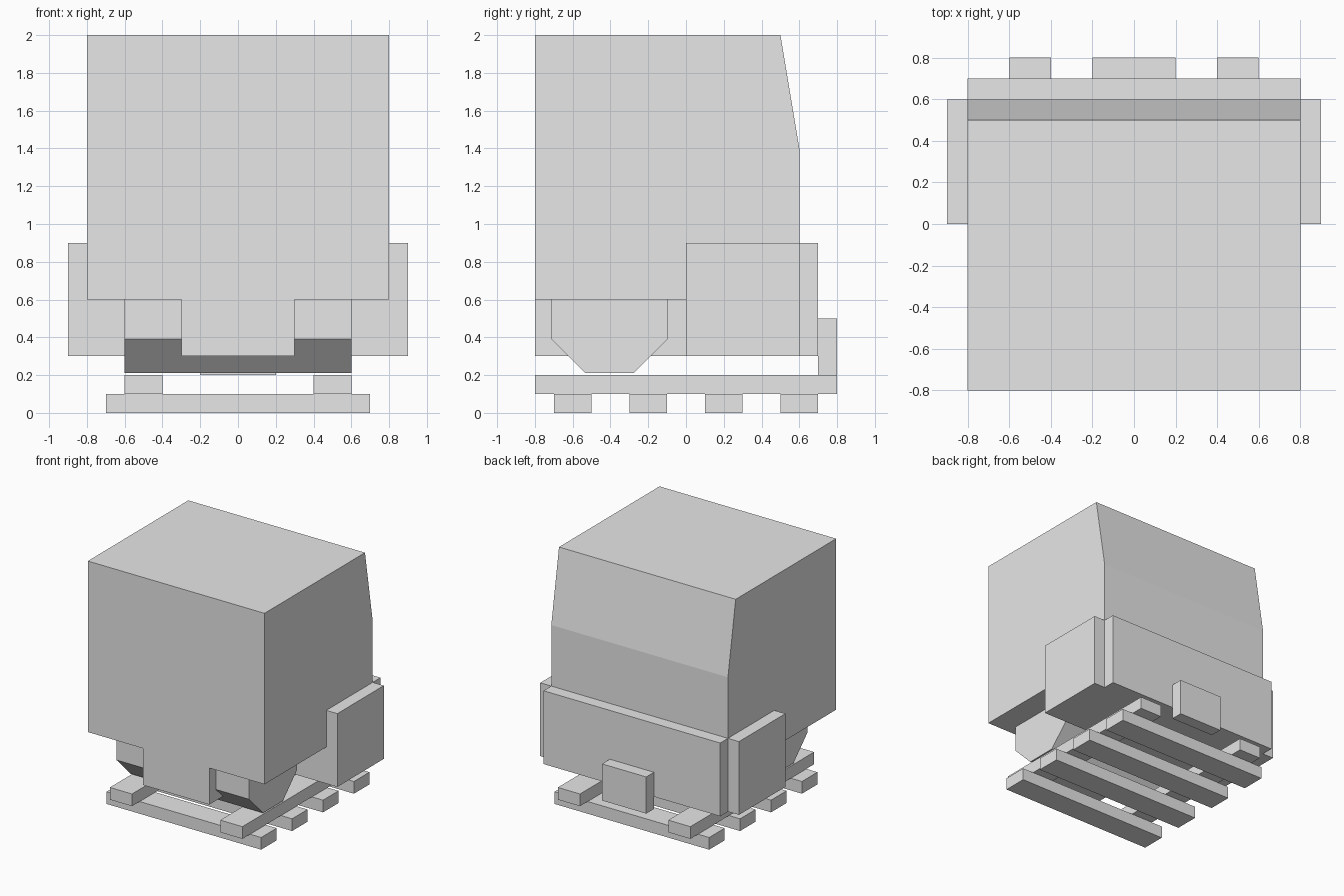
import bpy
import bmesh
from math import pi
from mathutils import Matrix

if "Cube" in bpy.data.objects:
    bpy.data.objects.remove(bpy.data.objects["Cube"], do_unlink=True)

# One plain grey for the whole model
GREY = (0.8, 0.8, 0.8, 1.0)
grey = bpy.data.materials.new("light_grey")
grey.use_nodes = True
grey.diffuse_color = GREY
grey.node_tree.nodes["Principled BSDF"].inputs["Base Color"].default_value = GREY


def finish(name, bm):
    bmesh.ops.recalc_face_normals(bm, faces=bm.faces)
    mesh = bpy.data.meshes.new(name)
    bm.to_mesh(mesh)
    bm.free()
    mesh.materials.append(grey)
    obj = bpy.data.objects.new(name, mesh)
    bpy.context.collection.objects.link(obj)
    return obj


def box(name, x, y, z):
    """Box from (low, high) ranges on each axis."""
    bm = bmesh.new()
    bmesh.ops.create_cube(bm, size=1)
    for v in bm.verts:
        v.co = [r[0] if c < 0 else r[1] for c, r in zip(v.co, (x, y, z))]
    return finish(name, bm)


def side_profile(name, points, half_width):
    """Extrude a (y, z) outline across the width."""
    bm = bmesh.new()
    face = bm.faces.new([bm.verts.new((-half_width, y, z)) for y, z in points])
    ext = bmesh.ops.extrude_face_region(bm, geom=[face])["geom"]
    moved = [g for g in ext if isinstance(g, bmesh.types.BMVert)]
    bmesh.ops.translate(bm, verts=moved, vec=(2 * half_width, 0, 0))
    return finish(name, bm)


# Main body with the sloping upper back
body = side_profile("body", [(-0.8, 0.3), (0.6, 0.3), (0.6, 1.4),
                             (0.5, 2.0), (-0.8, 2.0)], 0.8)

# Recesses beside the front centre, and the panels on the flanks
for name, s in (("left", 1), ("right", -1)):
    cutter = box(name + "_recess_cutter", sorted((0.3 * s, 1.0 * s)),
                 (-1.0, 0.0), (0.1, 0.6))
    cutter.hide_render = True
    cutter.hide_set(True)
    cutter.display_type = 'WIRE'
    cut = body.modifiers.new(name + "_recess", 'BOOLEAN')
    cut.operation = 'DIFFERENCE'
    cut.solver = 'EXACT'
    cut.object = cutter
    box(name + "_side_panel", sorted((0.8 * s, 0.9 * s)), (0.0, 0.6), (0.3, 0.9))
    box(name + "_runner", sorted((0.4 * s, 0.6 * s)), (-0.8, 0.8), (0.1, 0.2))

# Bake the recesses and drop the cutters
bpy.context.view_layer.update()
baked = bpy.data.meshes.new_from_object(
    body.evaluated_get(bpy.context.evaluated_depsgraph_get()))
body.modifiers.clear()
body.data = baked
for name in ("left", "right"):
    bpy.data.objects.remove(bpy.data.objects[name + "_recess_cutter"], do_unlink=True)

# Eight-sided roller under the front
bm = bmesh.new()
bmesh.ops.create_cone(bm, cap_ends=True, segments=8, radius1=0.335,
                      radius2=0.335, depth=1.2)
bmesh.ops.rotate(bm, verts=bm.verts, matrix=Matrix.Rotation(pi / 8, 3, 'Z'))
bmesh.ops.rotate(bm, verts=bm.verts, matrix=Matrix.Rotation(pi / 2, 3, 'Y'))
bmesh.ops.translate(bm, verts=bm.verts, vec=(0, -0.405, 0.52))
finish("front_roller", bm)

# Back panel and its small plate
box("back_panel", (-0.8, 0.8), (0.6, 0.7), (0.3, 0.9))
box("back_plate", (-0.2, 0.2), (0.7, 0.8), (0.2, 0.5))

# Cross slats at the bottom
for i in range(4):
    y = -0.6 + 0.4 * i
    box(f"cross_slat_{i + 1}", (-0.7, 0.7), (y - 0.1, y + 0.1), (0.0, 0.1))
